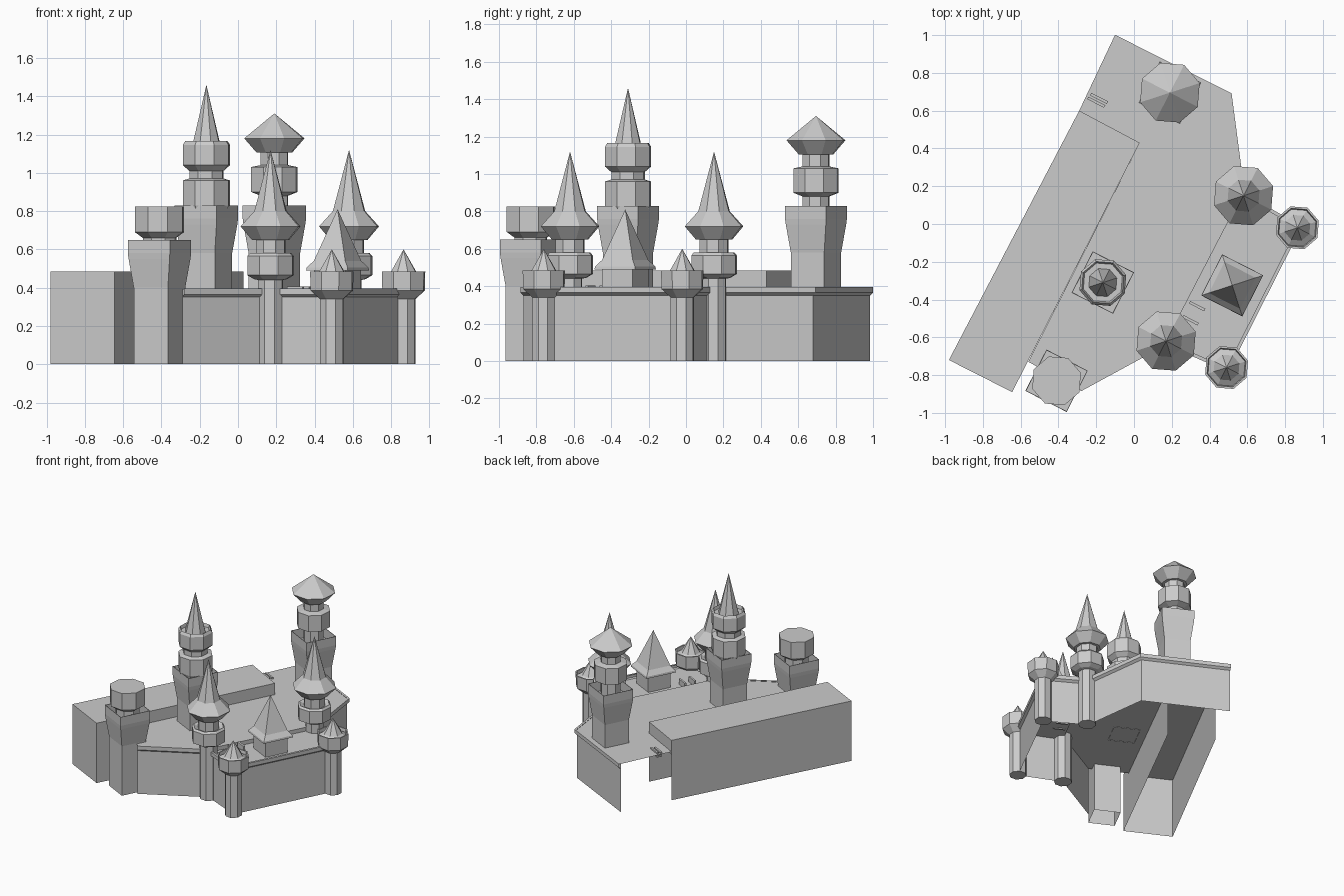
import bpy, bmesh, math
from mathutils import Vector

if "Cube" in bpy.data.objects:
    bpy.data.objects.remove(bpy.data.objects["Cube"])

TURN = math.radians(18)   # whole plan is turned on the grid


def finish(name, bm):
    bmesh.ops.remove_doubles(bm, verts=bm.verts, dist=0.0005)
    bmesh.ops.recalc_face_normals(bm, faces=bm.faces)
    me = bpy.data.meshes.new(name)
    bm.to_mesh(me)
    bm.free()
    ob = bpy.data.objects.new(name, me)
    bpy.context.collection.objects.link(ob)
    return ob


def lathe(name, centre, n, profile):
    """Stack n-sided rings; radii are measured to the flat sides."""
    bm = bmesh.new()
    rings = []
    for r, z in profile:
        R = r / math.cos(math.pi / n)
        rings.append([bm.verts.new((centre[0] + R * math.cos(TURN + 2 * math.pi * i / n),
                                    centre[1] + R * math.sin(TURN + 2 * math.pi * i / n), z))
                      for i in range(n if r > 0 else 1)])
    for a, b in zip(rings, rings[1:]):
        for i in range(n):
            j = (i + 1) % n
            if len(b) == 1:
                bm.faces.new((a[i], a[j], b[0]))
            elif len(a) == 1:
                bm.faces.new((a[0], b[j], b[i]))
            else:
                bm.faces.new((a[i], a[j], b[j], b[i]))
    return finish(name, bm)


def shell(name, outline, z, walls):
    """Flat roof plus thin walls below it along the given paths (path, bottom)."""
    bm = bmesh.new()
    bm.faces.new([bm.verts.new((x, y, z)) for x, y in outline])
    for path, low in walls:
        for p, q in zip(path, path[1:]):
            bm.faces.new([bm.verts.new(v) for v in
                          ((*p, low), (*q, low), (*q, z), (*p, z))])
    return finish(name, bm)


def cornice(name, path, z):
    """Small projecting ledge; the outside is right of the path."""
    bm = bmesh.new()
    pts = [Vector(p) for p in path]
    norms = []
    for p, q in zip(pts, pts[1:]):
        d = (q - p).normalized()
        norms.append(Vector((d.y, -d.x)))
    outs = [norms[0]]
    for a, b in zip(norms, norms[1:]):
        outs.append((a + b) / (1 + a.dot(b)))
    outs.append(norms[-1])
    rows = []
    for p, o in zip(pts, outs):
        rows.append([bm.verts.new((*(p + o * w), z + h))
                     for w, h in ((0, -.045), (.018, -.03), (.018, 0), (0, 0))])
    for a, b in zip(rows, rows[1:]):
        for i in range(3):
            bm.faces.new((a[i], b[i], b[i + 1], a[i + 1]))
    return finish(name, bm)


def box(name, centre, size):
    bm = bmesh.new()
    bmesh.ops.create_cube(bm, size=1)
    bmesh.ops.scale(bm, vec=size, verts=bm.verts)
    ob = finish(name, bm)
    ob.location = centre
    ob.rotation_euler.z = math.radians(-27)
    return ob


# long hall
A, B, C, D = (-.98, -.72), (-.645, -.89), (.03, .43), (-.29, .60)
shell("long_hall", (A, B, C, D), .485, [((D, A, B, C), 0), ((C, D), .37)])

# main courtyard: roof deck and outer walls
back_l, back_r, gate_r, gate_l = (-.108, .985), (.50, .68), (.57, .15), (.17, -.62)
fl, notch = (-.29, -.87), (-.56, -.73)
shell("main_courtyard", (back_l, D, C, notch, fl, gate_l, gate_r, back_r), .393,
      [((fl, gate_l), 0), ((gate_r, back_r, back_l), 0), ((gate_l, gate_r), .36)])
cornice("front_cornice", (fl, gate_l), .395)
cornice("back_cornice", (gate_r, back_r, back_l), .395)

# lower forecourt
t1, t2 = (.49, -.76), (.865, -.02)
shell("forecourt", (gate_l, t1, t2, gate_r), .362, [((gate_l, t1, t2, gate_r), 0)])
cornice("forecourt_cornice", (gate_l, t1, t2, gate_r), .395)


# square towers with flared, recessed tops
def square_tower(name, c, low, top):
    lathe(name, c, 4, [(.1, low), (.1, top - .25), (.108, top - .19), (.12, top - .1),
                       (.123, top - .07), (.123, top), (.119, top), (.119, top - .08), (0, top - .08)])


T1, T2, T3 = (-.41, -.83), (-.165, -.31), (.19, .695)
square_tower("front_tower", T1, 0, .65)
square_tower("middle_tower", T2, .39, .83)
square_tower("back_tower", T3, .39, .83)

# eight-sided upper parts
lathe("front_tower_drum", T1, 8, [(.085, .57), (.085, .66), (.125, .69), (.125, .825), (0, .825)])
lathe("middle_tower_drums", T2, 8,
      [(.095, .75), (.12, .83), (.12, .96), (.087, .97), (.087, 1.01), (.12, 1.04),
       (.12, 1.145), (.108, 1.165), (.1, 1.14), (.072, 1.14), (0, 1.46)])
lathe("back_tower_drums", T3, 8,
      [(.07, .75), (.07, .88), (.118, .9), (.118, 1.03), (.07, 1.04), (.07, 1.11)])
lathe("back_tower_roof", T3, 8, [(.07, 1.105), (.09, 1.105), (.153, 1.18), (0, 1.31)])

# gate towers with spires
for i, c in enumerate((gate_l, (.58, .15))):
    lathe(f"gate_tower_{i}", c, 8,
          [(0, 0), (.063, 0), (.063, .44), (.085, .445), (.118, .465), (.118, .565),
           (.105, .58), (.075, .565), (.075, .655)])
    lathe(f"gate_spire_{i}", c, 8,
          [(.075, .65), (.095, .65), (.152, .72), (.082, .80), (0, 1.12)])

# corner turrets
for i, c in enumerate((t1, t2)):
    lathe(f"turret_{i}", c, 8,
          [(0, 0), (.06, 0), (.06, .34), (.108, .385), (.11, .485), (.1, .485),
           (.095, .46), (.066, .48), (0, .6)])

# pavilion with pyramid roof
P = (.52, -.325)
lathe("pavilion", P, 4, [(.092, .36), (.092, .495)])
lathe("pavilion_roof", P, 4, [(.092, .49), (.122, .49), (.12, .505), (.092, .54), (0, .81)])

# small steps
for i in range(2):
    box(f"forecourt_step_{i}", (.30 + .035 * i, -.51 + .075 * i, .38), (.09, .015, .05))
    box(f"hall_step_{i}", (-.2 + .015 * i, .645 + .02 * i, .385), (.1, .015, .04))
